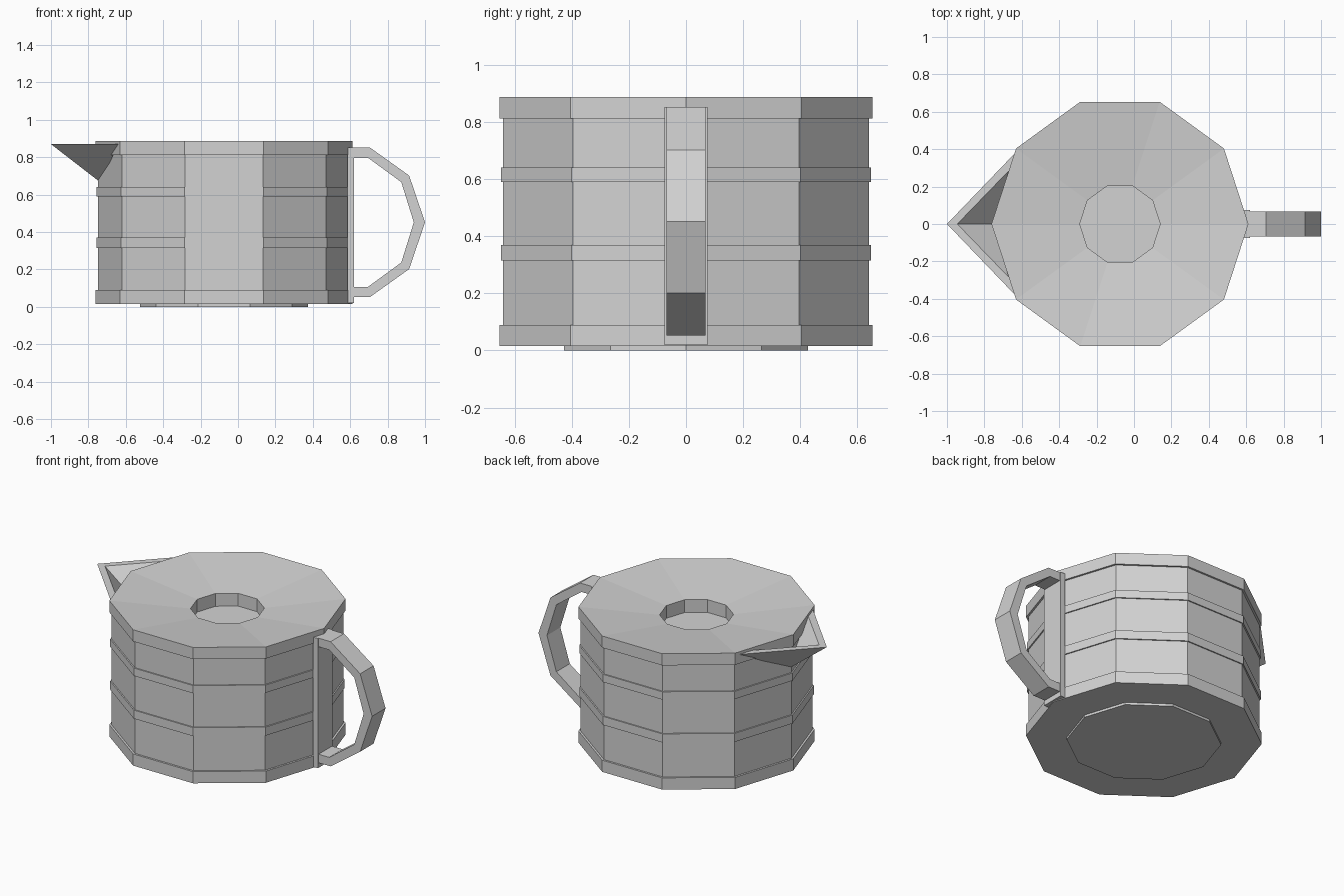
import bpy
import bmesh
from math import cos, sin, tau

cube = bpy.data.objects.get("Cube")
if cube:
    bpy.data.objects.remove(cube, do_unlink=True)

SIDES = 10
CENTRE_X = -0.075

grey = bpy.data.materials.new("plain_grey")
grey.use_nodes = True
grey.diffuse_color = (0.65, 0.65, 0.65, 1)
grey.node_tree.nodes["Principled BSDF"].inputs["Base Color"].default_value = grey.diffuse_color


def finish(name, bm):
    bmesh.ops.recalc_face_normals(bm, faces=bm.faces)
    mesh = bpy.data.meshes.new(name)
    bm.to_mesh(mesh)
    bm.free()
    mesh.materials.append(grey)
    obj = bpy.data.objects.new(name, mesh)
    bpy.context.collection.objects.link(obj)
    return obj


def bridge(bm, a, b):
    for i in range(len(a)):
        j = (i + 1) % len(a)
        bm.faces.new((a[i], a[j], b[j], b[i]))


def lathe(name, profile):
    """Ten-sided solid from (radius, height) points, capped at both ends."""
    bm = bmesh.new()
    rings = [[bm.verts.new((CENTRE_X + r * cos(tau * i / SIDES), r * sin(tau * i / SIDES), z))
              for i in range(SIDES)] for r, z in profile]
    for a, b in zip(rings, rings[1:]):
        bridge(bm, a, b)
    bm.faces.new(rings[0])
    bm.faces.new(rings[-1])
    return finish(name, bm)


def box(name, low, high):
    bm = bmesh.new()
    bmesh.ops.create_cube(bm, size=1)
    for v in bm.verts:
        v.co = [(a + b) / 2 + c * (b - a) for a, b, c in zip(low, high, v.co)]
    return finish(name, bm)


# Body with raised hoops, a dished lid and a sunken filling hole
RIM, BAND, WALL = 0.687, 0.682, 0.674
profile = [(RIM, 0.015), (RIM, 0.09), (WALL, 0.09)]
for low, high in ((0.315, 0.37), (0.59, 0.64)):
    profile += [(WALL, low), (BAND, low), (BAND, high), (WALL, high)]
profile += [(WALL, 0.812), (RIM, 0.812), (RIM, 0.887), (0.215, 0.832), (0.215, 0.75)]
lathe("pot_body", profile)

# Foot plate
lathe("foot", [(0.45, 0), (0.45, 0.016)])

# Handle mounting plate and faceted handle
box("handle_plate", (0.585, -0.075, 0.02), (0.62, 0.075, 0.852))

outer = [(0.615, 0.4), (0.705, 0.4), (0.915, 0.25), (1.0, 0)]
inner = [(0.615, 0.345), (0.695, 0.345), (0.873, 0.215), (0.94, 0)]
bm = bmesh.new()
sections = []
for sign in (1, -1):
    pairs = list(zip(outer, inner))
    if sign < 0:
        pairs = pairs[-2::-1]
    for (ox, oz), (ix, iz) in pairs:
        sections.append([bm.verts.new((x, y, 0.452 + sign * z)) for x, y, z in
                         ((ox, -0.068, oz), (ox, 0.068, oz), (ix, 0.068, iz), (ix, -0.068, iz))])
for a, b in zip(sections, sections[1:]):
    bridge(bm, a, b)
bm.faces.new(sections[0])
bm.faces.new(sections[-1])
finish("handle", bm)

# Open V-shaped spout: outer shell, top lip and inner trough
TOP = 0.87
bm = bmesh.new()
shell = [bm.verts.new(p) for p in ((-0.64, 0.375, TOP), (-1.0, 0, TOP), (-0.64, -0.375, TOP))]
lip = [bm.verts.new(p) for p in ((-0.64, 0.315, TOP), (-0.945, 0, TOP), (-0.64, -0.315, TOP))]
keel = bm.verts.new((-0.735, 0, 0.665))
trough = bm.verts.new((-0.73, 0, 0.705))
for i in range(2):
    bm.faces.new((shell[i], shell[i + 1], keel))
    bm.faces.new((lip[i], lip[i + 1], trough))
    bm.faces.new((shell[i], shell[i + 1], lip[i + 1], lip[i]))
for i in (0, 2):
    bm.faces.new((shell[i], keel, trough, lip[i]))
finish("spout", bm)
